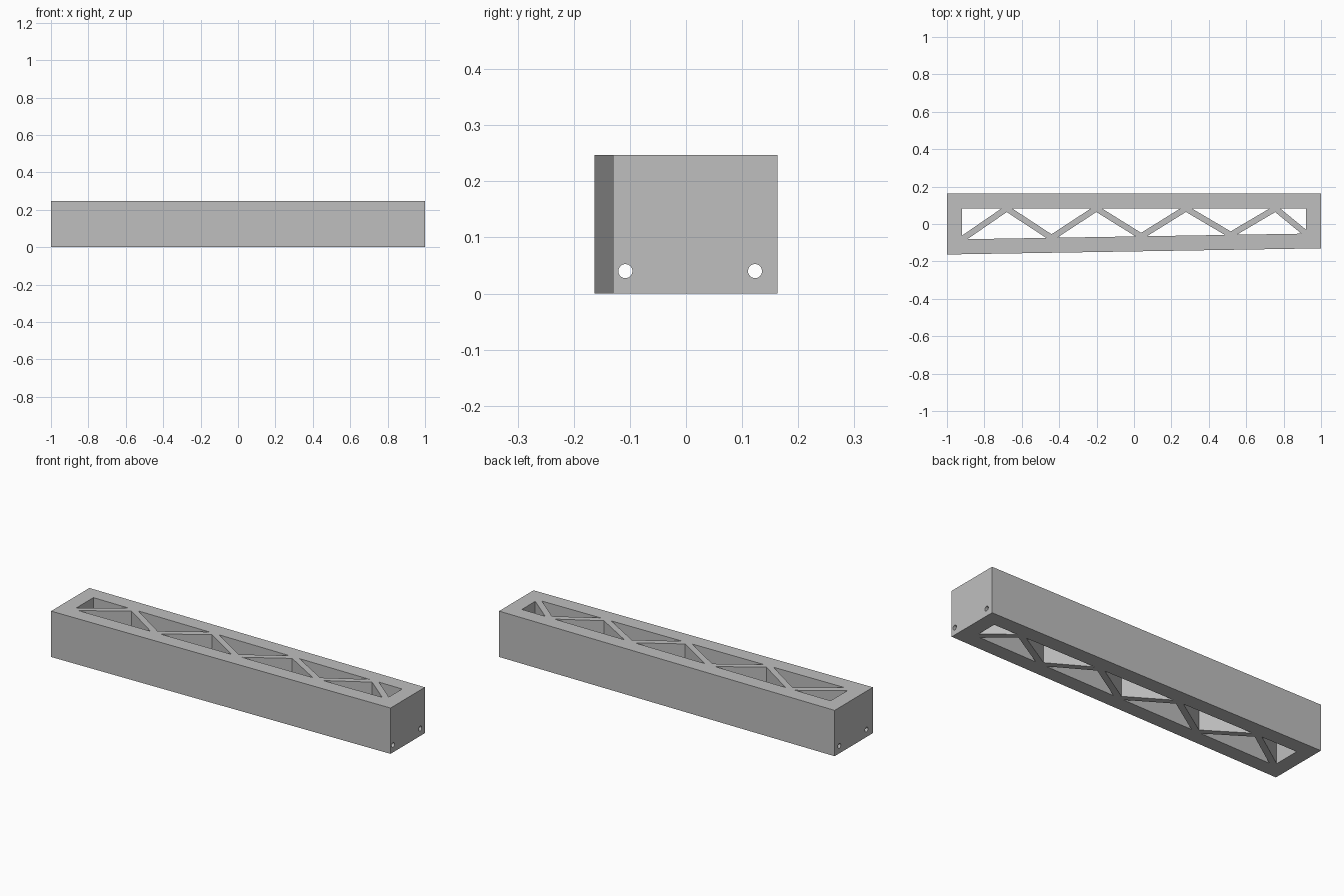
import bpy
import bmesh
from mathutils import Vector, Matrix

cube = bpy.data.objects.get("Cube")
if cube:
    bpy.data.objects.remove(cube, do_unlink=True)

HEIGHT = 0.247
BACK, FRONT_L, FRONT_R = 0.163, -0.163, -0.13
WALL, STRUT = 0.08, 0.032

grey = bpy.data.materials.new("plain grey")
grey.use_nodes = True
grey.diffuse_color = (0.52, 0.52, 0.52, 1)
grey.node_tree.nodes["Principled BSDF"].inputs["Base Color"].default_value = grey.diffuse_color


def make_object(name, bm):
    bmesh.ops.recalc_face_normals(bm, faces=bm.faces)
    mesh = bpy.data.meshes.new(name)
    bm.to_mesh(mesh)
    bm.free()
    mesh.materials.append(grey)
    obj = bpy.data.objects.new(name, mesh)
    bpy.context.collection.objects.link(obj)
    return obj


def add_prism(bm, outline, z0, z1):
    face = bm.faces.new([bm.verts.new((p[0], p[1], z0)) for p in outline])
    new = bmesh.ops.extrude_face_region(bm, geom=[face])["geom"]
    verts = [v for v in new if isinstance(v, bmesh.types.BMVert)]
    bmesh.ops.translate(bm, verts=verts, vec=(0, 0, z1 - z0))


def shifted(line, distance):
    """Move a line (start, end) sideways to its left."""
    a, b = line
    d = (b - a).normalized()
    offset = Vector((-d.y, d.x)) * distance
    return a + offset, b + offset


def crossing(first, second):
    (a, b), (c, d) = first, second
    u, v = b - a, d - c
    return a + u * ((c - a).cross(v) / u.cross(v))


# Tapered solid beam
bm = bmesh.new()
add_prism(bm, [(-1, FRONT_L), (1, FRONT_R), (1, BACK), (-1, BACK)], 0, HEIGHT)
beam = make_object("truss_beam", bm)

# Inner edges of the four surrounding walls
back_rail = (Vector((-1, BACK - WALL)), Vector((1, BACK - WALL)))
front_rail = (Vector((-1, FRONT_L + WALL)), Vector((1, FRONT_R + WALL)))
end_x = 1 - WALL
left_wall = (Vector((-end_x, -1)), Vector((-end_x, 1)))
right_wall = (Vector((end_x, -1)), Vector((end_x, 1)))

# Zigzag strut centre lines running from rail to rail
nodes = []
for i in range(9):
    x = min(-end_x + i * 0.2395, end_x)
    upright = (Vector((x, -1)), Vector((x, 1)))
    nodes.append(crossing(upright, back_rail if i % 2 else front_rail))
struts = list(zip(nodes, nodes[1:]))

# Triangular pockets left between the struts, walls and rails
bm = bmesh.new()
for i in range(len(struts) + 1):
    before = shifted(struts[i - 1], -STRUT / 2 if i % 2 else STRUT / 2)
    after = shifted(struts[i % len(struts)], -STRUT / 2 if i % 2 else STRUT / 2)
    before = left_wall if i == 0 else before
    after = right_wall if i == len(struts) else after
    rail = front_rail if i % 2 else back_rail
    corners = [crossing(before, after), crossing(after, rail), crossing(rail, before)]
    add_prism(bm, corners, -0.1, HEIGHT + 0.1)
pockets = make_object("pocket_cutter", bm)

# Lengthwise rod holes through both rails
bm = bmesh.new()
for y in (-0.108, 0.123):
    place = Matrix.Translation((0, y, 0.04)) @ Matrix.Rotation(1.5707963, 4, "Y")
    bmesh.ops.create_cone(bm, cap_ends=True, segments=32, radius1=0.0125,
                          radius2=0.0125, depth=2.2, matrix=place)
rods = make_object("rod_hole_cutter", bm)

for cutter in (pockets, rods):
    cutter.hide_render = True
    cutter.hide_set(True)
    cut = beam.modifiers.new(cutter.name, "BOOLEAN")
    cut.operation = "DIFFERENCE"
    cut.solver = "EXACT"
    cut.object = cutter

# Bake the cuts and smooth only the round hole walls
bpy.context.view_layer.objects.active = beam
beam.select_set(True)
for modifier in list(beam.modifiers):
    bpy.ops.object.modifier_apply(modifier=modifier.name)
for cutter in (pockets, rods):
    bpy.data.objects.remove(cutter, do_unlink=True)
bpy.ops.object.shade_smooth_by_angle()
